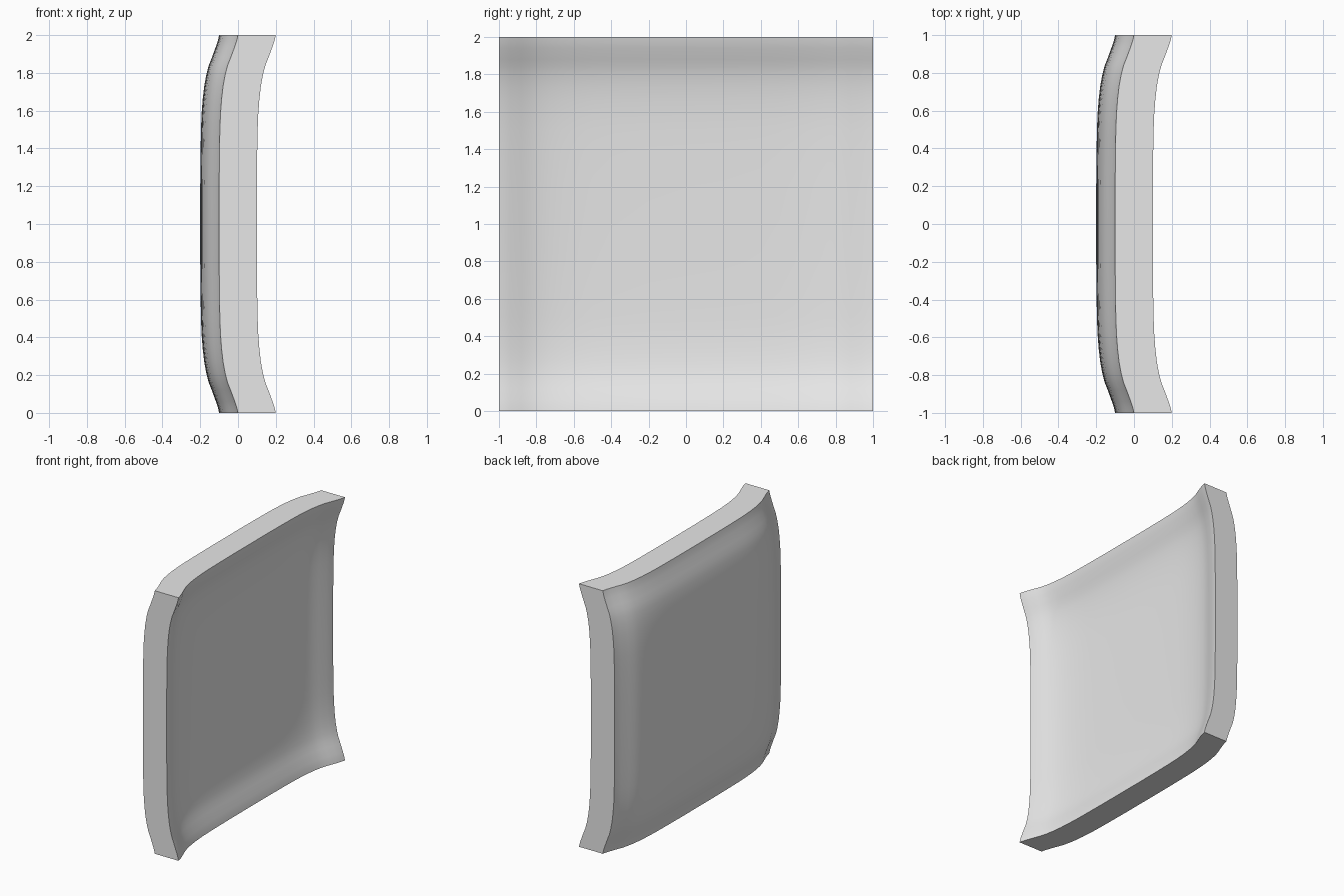
import bpy
import bmesh
import math

if "Cube" in bpy.data.objects:
    bpy.data.objects.remove(bpy.data.objects["Cube"], do_unlink=True)

THICK = 0.2
# Half profile of the dish: (distance from centre, offset along x)
PROFILE = [(0, -0.1), (0.2, -0.1), (0.4, -0.098), (0.5, -0.096), (0.58, -0.093),
           (0.66, -0.087), (0.73, -0.079), (0.79, -0.068), (0.84, -0.055),
           (0.88, -0.039), (0.91, -0.028), (0.94, -0.017), (0.97, -0.007), (1, 0)]


def offset(t):
    """Profile offset at signed distance t from the panel centre."""
    t = min(abs(t), 1.0)
    for (a, fa), (b, fb) in zip(PROFILE, PROFILE[1:]):
        if t <= b:
            return fa + (fb - fa) * (t - a) / (b - a)
    return 0.0


# Plain grey surface
grey = bpy.data.materials.new("light grey")
grey.use_nodes = True
colour = (0.8, 0.8, 0.8, 1)
grey.diffuse_color = colour
grey.node_tree.nodes["Principled BSDF"].inputs["Base Color"].default_value = colour

# Flat slab, cut along every profile station in both directions
bm = bmesh.new()
bmesh.ops.create_cube(bm, size=1)
for v in bm.verts:
    v.co.x = (v.co.x + 0.5) * THICK
    v.co.y *= 2
    v.co.z *= 2
stations = sorted({s * t for t, _ in PROFILE[:-1] for s in (-1, 1)})
for t in stations:
    for normal in ((0, 1, 0), (0, 0, 1)):
        bmesh.ops.bisect_plane(bm, geom=bm.verts[:] + bm.edges[:] + bm.faces[:],
                               plane_co=(0, t, t), plane_no=normal)

# Bow the slab both ways into a flared dish, then stand it on the ground
for v in bm.verts:
    v.co.x += offset(v.co.y) + offset(v.co.z)
    v.co.z += 1
bmesh.ops.recalc_face_normals(bm, faces=bm.faces[:])

mesh = bpy.data.meshes.new("dished_panel")
bm.to_mesh(mesh)
bm.free()
mesh.materials.append(grey)
panel = bpy.data.objects.new("dished_panel", mesh)
bpy.context.collection.objects.link(panel)

# Smooth faces with crisp rim edges
bpy.ops.object.select_all(action='DESELECT')
panel.select_set(True)
bpy.context.view_layer.objects.active = panel
bpy.ops.object.shade_smooth_by_angle(angle=math.radians(35))
